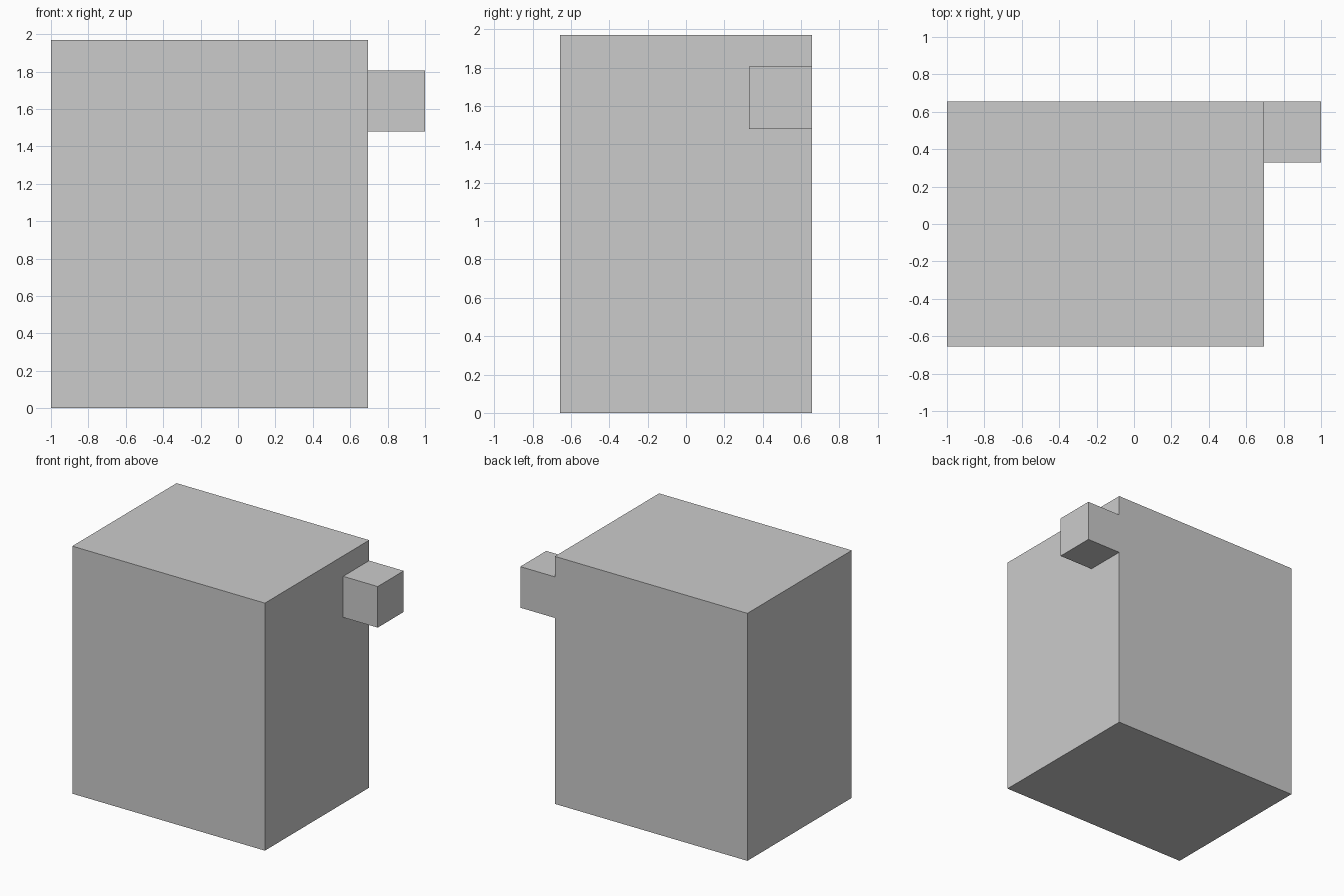
import bpy

if "Cube" in bpy.data.objects:
    bpy.data.objects.remove(bpy.data.objects["Cube"])


def box(name, lo, hi):
    """Axis-aligned box between two opposite corners."""
    centre = [(a + b) / 2 for a, b in zip(lo, hi)]
    bpy.ops.mesh.primitive_cube_add(size=1, location=centre)
    obj = bpy.context.object
    obj.name = name
    obj.scale = [b - a for a, b in zip(lo, hi)]
    bpy.ops.object.transform_apply(location=False, rotation=False, scale=True)
    return obj


HALF_DEPTH = 0.656
SIDE_X = 0.696

# Large main block
box("main_block", (-1, -HALF_DEPTH, 0), (SIDE_X, HALF_DEPTH, 1.97))

# Small block on the right side, flush with the back
box("side_block", (SIDE_X, 0.329, 1.48), (1, HALF_DEPTH, 1.807))
